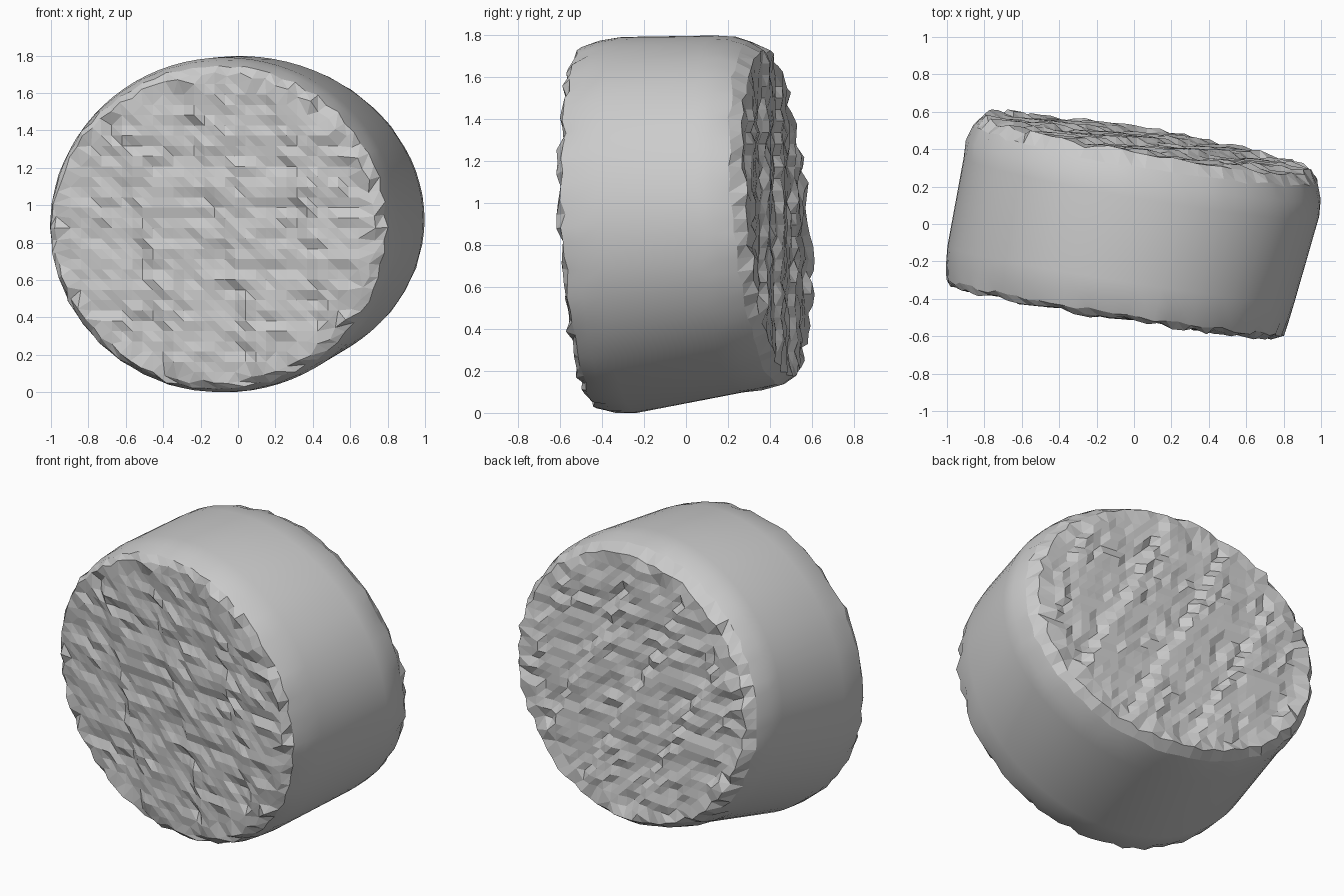
import bpy, bmesh, math, random
from mathutils import Vector
from mathutils.geometry import delaunay_2d_cdt

random.seed(4)
if "Cube" in bpy.data.objects:
    bpy.data.objects.remove(bpy.data.objects["Cube"])

SEGMENTS = 80
CELL = 0.055     # spacing of the broken-face grid
LAYER = 0.07     # height of the shallow terraces

# Elliptical sections, front to back:
# centre x, y, z, radius x, z, lean across x, lean across z, droop, roughness
SECTIONS = [
    (-.125, -.465, .88, .860, .828, .16, .04, 0, .018),
    (-.105, -.442, .885, .897, .865, .16, .04, 0, .012),
    (-.088, -.37, .890, .915, .887, .16, .04, 0, .003),
    (-.07, -.27, .898, .928, .895, .16, .04, 0, 0),
    (.04, .20, .950, .950, .850, .17, .08, .03, 0),
    (.05, .29, .953, .947, .841, .17, .08, .03, .003),
    (.06, .375, .953, .920, .815, .17, .09, .03, .012),
    (.07, .435, .953, .870, .775, .168, .09, .03, .018),
]


def plane_y(section, x, z):
    cx, cy, cz, rx, rz, lean_x, lean_z, droop, rough = section
    return cy - lean_x * (x - cx) - lean_z * (z - cz)


def add_ring(bm, section):
    cx, cy, cz, rx, rz, lean_x, lean_z, droop, rough = section
    ring = []
    for i in range(SEGMENTS):
        a = 2 * math.pi * i / SEGMENTS
        # Alternate in and out for a chipped, toothed edge
        tooth = random.uniform(-0.3, 1) * (-1) ** i
        grow = 1 + tooth * rough
        x = cx + rx * grow * math.cos(a)
        z = cz + rz * grow * math.sin(a) - droop * (x - cx)
        y = plane_y(section, x, z) + random.uniform(-1, 1) * rough
        ring.append(bm.verts.new((x, y, z)))
    return ring


def add_rough_face(bm, ring, section):
    """Fill a rim with a grid of points on bumpy, terraced ground."""
    cx, cy, cz, rx, rz = section[:5]
    points = [Vector((v.co.x, v.co.z)) for v in ring]
    verts = list(ring)
    steps = int(1 / CELL) + 1
    for j in range(-steps, steps + 1):
        bump = 0
        for i in range(-steps, steps + 1):
            x, z = cx + i * CELL, cz + j * CELL
            if random.random() < 0.6:
                bump = random.uniform(-1, 1) * 0.014
            if math.hypot((x - cx) / rx, (z - cz) / rz) > 0.94:
                continue
            y = plane_y(section, x, z)
            terrace = round((y + 0.015) / LAYER) * LAYER - 0.015
            y += (terrace - y) * 0.4 + bump
            points.append(Vector((x, z)))
            verts.append(bm.verts.new((x, y, z)))
    edges = [(i, (i + 1) % SEGMENTS) for i in range(SEGMENTS)]
    result = delaunay_2d_cdt(points, edges, [], 1, 1e-5)
    source = [ids[0] if ids else None for ids in result[3]]
    for tri in result[2]:
        ids = [source[k] for k in tri]
        if None not in ids:
            bm.faces.new([verts[k] for k in ids])


# Rounded drum wall, with triangular chips along both rims
bm = bmesh.new()
rings = [add_ring(bm, s) for s in SECTIONS]
last = len(rings) - 2
for n, (a, b) in enumerate(zip(rings, rings[1:])):
    for i in range(SEGMENTS):
        k = (i + 1) % SEGMENTS
        if n in (0, last):
            bm.faces.new((a[i], a[k], b[k]))
            bm.faces.new((a[i], b[k], b[i]))
        else:
            bm.faces.new((a[i], a[k], b[k], b[i]))

# Broken front and back faces
add_rough_face(bm, rings[0], SECTIONS[0])
add_rough_face(bm, rings[-1], SECTIONS[-1])
bmesh.ops.recalc_face_normals(bm, faces=bm.faces)

# Stand on the ground
low_z = min(v.co.z for v in bm.verts)
bmesh.ops.translate(bm, verts=bm.verts, vec=(0, 0, -low_z))

mesh = bpy.data.meshes.new("rough_drum")
bm.to_mesh(mesh)
bm.free()
drum = bpy.data.objects.new("rough_drum", mesh)
bpy.context.collection.objects.link(drum)

# Plain grey stone
grey = bpy.data.materials.new("plain_grey")
grey.use_nodes = True
colour = (0.6, 0.6, 0.6, 1)
grey.diffuse_color = colour
grey.node_tree.nodes["Principled BSDF"].inputs["Base Color"].default_value = colour
mesh.materials.append(grey)

# Smooth wall, faceted broken parts
bpy.context.view_layer.objects.active = drum
drum.select_set(True)
bpy.ops.object.shade_smooth_by_angle(angle=math.radians(30))
for face in mesh.polygons:
    face.use_smooth = len(face.vertices) == 4
